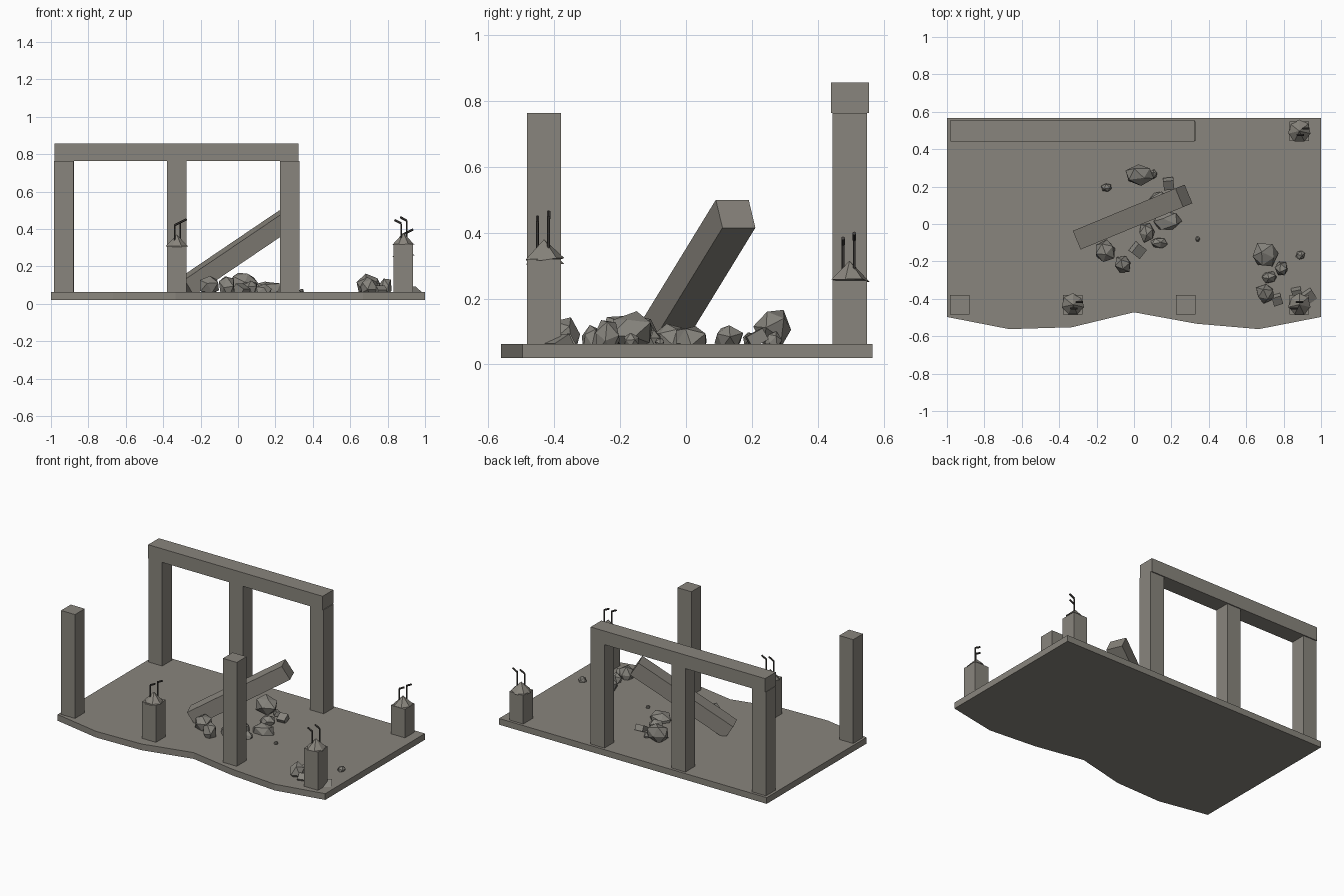
import bpy, bmesh, math, random
from mathutils import Vector, Matrix

if "Cube" in bpy.data.objects:
    bpy.data.objects.remove(bpy.data.objects["Cube"])

random.seed(4)


def material(name, rgb):
    m = bpy.data.materials.new(name)
    m.diffuse_color = (*rgb, 1)
    m.use_nodes = True
    m.node_tree.nodes["Principled BSDF"].inputs["Base Color"].default_value = m.diffuse_color
    return m


STONE = material("warm grey stone", (0.25, 0.235, 0.205))
RUBBLE = material("grey rubble", (0.24, 0.23, 0.205))
IRON = material("dark iron", (0.06, 0.055, 0.05))


def finish(name, bm, mat):
    bmesh.ops.recalc_face_normals(bm, faces=bm.faces)
    me = bpy.data.meshes.new(name)
    bm.to_mesh(me)
    bm.free()
    me.materials.append(mat)
    ob = bpy.data.objects.new(name, me)
    bpy.context.collection.objects.link(ob)
    return ob


def box(name, centre, size, mat, rot=None):
    bm = bmesh.new()
    m = Matrix.Translation(centre) @ (rot or Matrix()) @ Matrix.Diagonal((*size, 1))
    bmesh.ops.create_cube(bm, size=1, matrix=m)
    return finish(name, bm, mat)


def rock(name, centre, size):
    bm = bmesh.new()
    bmesh.ops.create_icosphere(bm, subdivisions=1, radius=1)
    for v in bm.verts:
        v.co *= random.uniform(0.9, 1.12)
    turn = Matrix.Rotation(random.uniform(0, 6), 4, (0.3, 0.5, 0.8))
    bm.transform(Matrix.Translation(centre) @ Matrix.Diagonal((*size, 1)) @ turn)
    return finish(name, bm, RUBBLE)


def rod(bm, a, b, r=0.0045):
    a, b = Vector(a), Vector(b)
    d = b - a
    m = Matrix.Translation((a + b) / 2) @ d.to_track_quat('Z', 'Y').to_matrix().to_4x4()
    bmesh.ops.create_cone(bm, cap_ends=True, segments=6, radius1=r, radius2=r,
                          depth=d.length, matrix=m)


# Floor slab with a broken, wavy front edge
bm = bmesh.new()
outline = [(1, 0.567), (-1, 0.567), (-1, -0.497), (-0.667, -0.562), (-0.333, -0.552),
           (0, -0.472), (0.333, -0.533), (0.667, -0.562), (1, -0.497)]
face = bm.faces.new([bm.verts.new((x, y, 0.02)) for x, y in outline])
up = bmesh.ops.extrude_face_region(bm, geom=[face])
bmesh.ops.translate(bm, vec=(0, 0, 0.042),
                    verts=[g for g in up["geom"] if isinstance(g, bmesh.types.BMVert)])
finish("floor_slab", bm, STONE)

# Standing pillars and the lintel along the back row
for n, (x, y) in enumerate([(-0.93, 0.497), (-0.328, 0.497), (0.277, 0.497),
                            (-0.932, -0.431), (0.277, -0.431)]):
    box(f"pillar_{n}", (x, y, 0.411), (0.104, 0.104, 0.705), STONE)
box("lintel", (-0.328, 0.498, 0.81), (1.304, 0.114, 0.092), STONE)

# Broken pillar stumps: shaft, jagged cap, bent reinforcing rods
for n, (x, y, h, s) in enumerate([(-0.327, -0.431, 0.31, 1), (0.884, -0.431, 0.32, -1),
                                  (0.884, 0.497, 0.255, 1)]):
    box(f"stump_{n}", (x, y, (h + 0.06) / 2), (0.104, 0.104, h - 0.06), STONE)
    bm = bmesh.new()
    bmesh.ops.create_cone(bm, cap_ends=True, segments=7, radius1=0.061, radius2=0,
                          depth=0.06, matrix=Matrix.Translation((x, y, h + 0.03)))
    for v in bm.verts:
        if v.co.z < h + 0.01:
            v.co.z += random.uniform(-0.008, 0.006)
    finish(f"broken_cap_{n}", bm, STONE)
    bm = bmesh.new()
    for dx, dy, top in [(-0.012, -0.02, 0.11), (0.018, 0.014, 0.125)]:
        knee = (x + dx, y + dy, h + top)
        rod(bm, (x + dx, y + dy, h + 0.01), knee)
        rod(bm, knee, (x + dx + s * 0.035, y + dy, h + top + 0.018), 0.006)
    finish(f"bent_rods_{n}", bm, IRON)

# Fallen beam leaning across the rubble
tilt = Matrix.Rotation(math.radians(22.5), 4, 'Z') @ Matrix.Rotation(math.radians(-32), 4, 'Y')
box("fallen_beam", (-0.0075, 0.037, 0.272), (0.70, 0.108, 0.10), STONE, tilt)

# Rubble: rounded rocks (x, y, z, half sizes)
rocks = [
    (0.03, 0.265, 0.11, 0.08, 0.058, 0.062), (-0.155, -0.145, 0.10, 0.057, 0.062, 0.055),
    (-0.06, -0.215, 0.09, 0.047, 0.05, 0.068), (-0.145, 0.195, 0.075, 0.03, 0.025, 0.025),
    (0.175, 0.015, 0.07, 0.08, 0.055, 0.05), (0.07, -0.045, 0.08, 0.045, 0.055, 0.05),
    (0.135, -0.1, 0.07, 0.052, 0.032, 0.035), (0.34, -0.08, 0.068, 0.012, 0.016, 0.014),
    (0.13, 0.13, 0.08, 0.05, 0.045, 0.045), (0.105, 0.265, 0.07, 0.02, 0.025, 0.03),
    (0.70, -0.165, 0.10, 0.072, 0.068, 0.058), (0.79, -0.24, 0.085, 0.036, 0.042, 0.055),
    (0.70, -0.37, 0.085, 0.052, 0.052, 0.058), (0.725, -0.285, 0.075, 0.045, 0.033, 0.05),
    (0.89, -0.165, 0.07, 0.026, 0.026, 0.025),
]
for n, (x, y, z, a, b, c) in enumerate(rocks):
    rock(f"rock_{n}", (x, y, z), (a, b, c))

# Rubble: squared chunks (x, y, z, edge, turn)
chunks = [(0.185, 0.215, 0.08, 0.055, 0.1), (0.02, -0.14, 0.075, 0.062, 0.9),
          (0.765, -0.405, 0.07, 0.05, 0.3), (0.87, -0.37, 0.065, 0.052, 0.2),
          (0.935, -0.385, 0.06, 0.06, 0.6)]
for n, (x, y, z, e, t) in enumerate(chunks):
    r = Matrix.Rotation(t, 4, 'Z') @ Matrix.Rotation(0.5, 4, 'X')
    box(f"chunk_{n}", (x, y, z), (e, e, e * 0.7), RUBBLE, r)
